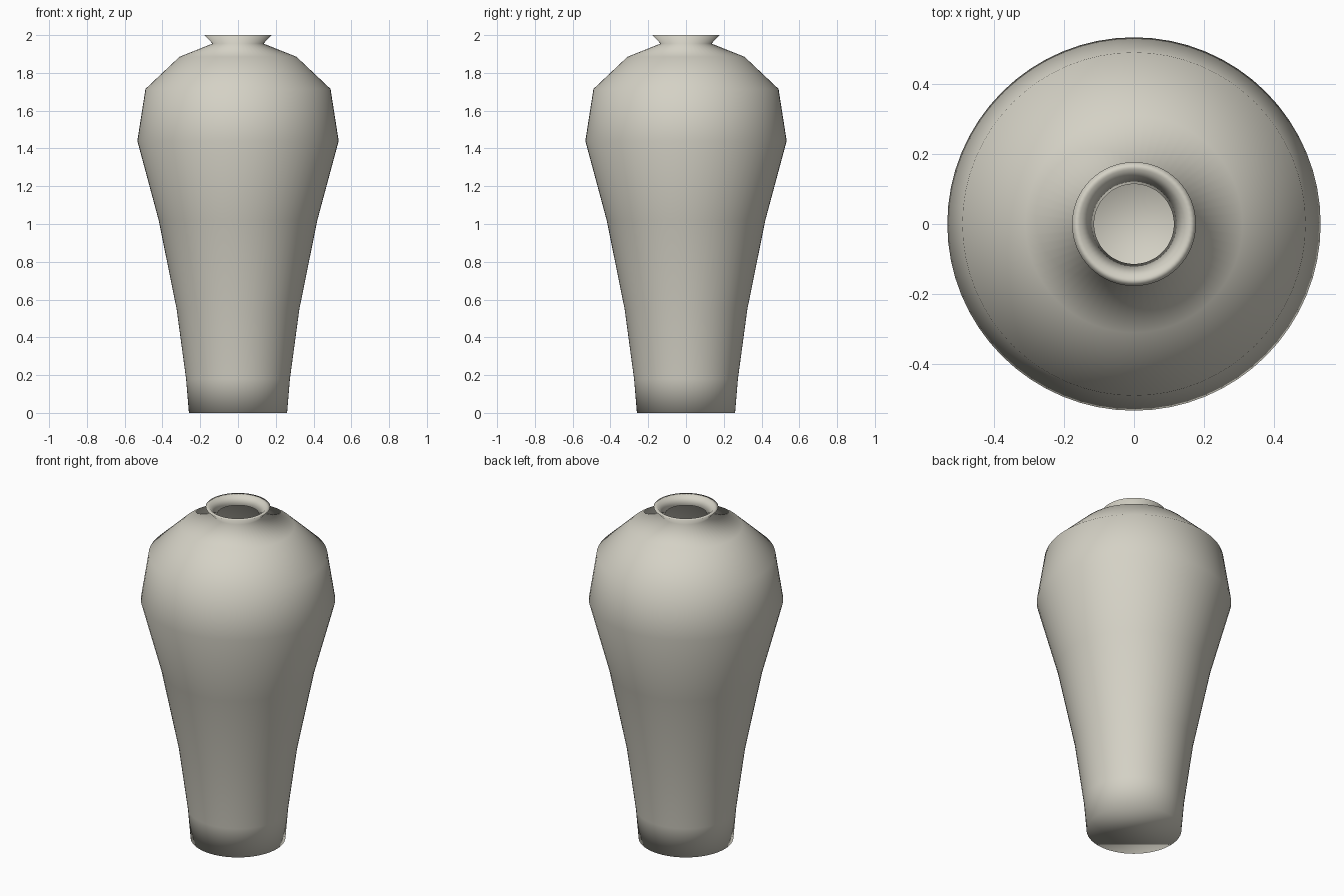
import bpy, bmesh, math

if "Cube" in bpy.data.objects:
    bpy.data.objects.remove(bpy.data.objects["Cube"])

SEGMENTS = 64

# Outer wall from foot to lip, then back down the inside: (radius, height)
OUTER = [(0.26, 0.0), (0.275, 0.18), (0.325, 0.55), (0.42, 1.02), (0.533, 1.44),
         (0.49, 1.715), (0.31, 1.885), (0.135, 1.955), (0.177, 2.0)]
INNER = [(0.155, 2.0), (0.114, 1.955), (0.30, 1.865), (0.472, 1.70), (0.512, 1.44),
         (0.40, 1.02), (0.305, 0.55), (0.255, 0.18), (0.242, 0.02)]

clay = bpy.data.materials.new("warm_grey_ceramic")
clay.diffuse_color = (0.66, 0.64, 0.56, 1.0)
clay.use_nodes = True
clay.node_tree.nodes["Principled BSDF"].inputs["Base Color"].default_value = clay.diffuse_color


def lathe(name, profile):
    """Spin a profile round z and close both ends with a disc."""
    bm = bmesh.new()
    rings = []
    for r, z in profile:
        rings.append([bm.verts.new((r * math.cos(2 * math.pi * i / SEGMENTS),
                                    r * math.sin(2 * math.pi * i / SEGMENTS), z))
                      for i in range(SEGMENTS)])
    for low, high in zip(rings, rings[1:]):
        for i in range(SEGMENTS):
            j = (i + 1) % SEGMENTS
            bm.faces.new((low[i], low[j], high[j], high[i]))
    bm.faces.new(list(reversed(rings[0])))   # underside
    bm.faces.new(rings[-1])                  # floor inside
    for f in bm.faces:
        f.smooth = True
    mesh = bpy.data.meshes.new(name)
    bm.to_mesh(mesh)
    bm.free()
    mesh.materials.append(clay)
    obj = bpy.data.objects.new(name, mesh)
    bpy.context.collection.objects.link(obj)
    return obj


# Hollow vase body with flared lip
lathe("vase_body", OUTER + INNER)
